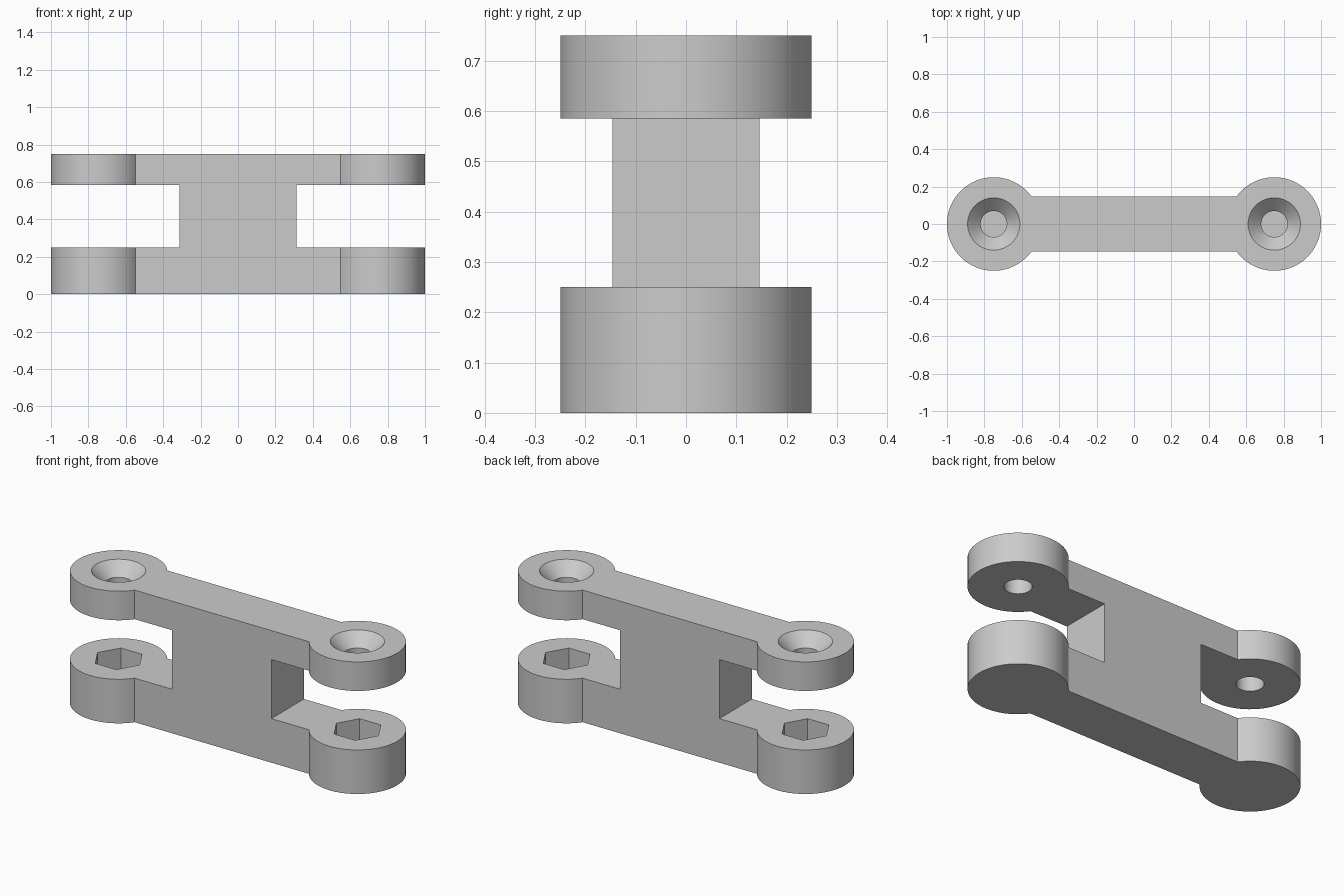
import bpy
import bmesh
from math import asin, cos, pi, sin

cube = bpy.data.objects.get("Cube")
if cube:
    bpy.data.objects.remove(cube, do_unlink=True)

HEIGHT = 0.75
LOW_TOP, HIGH_BOTTOM = 0.25, 0.585    # slot between the two arms
SLOT_X = 0.312                        # half width of the centre web
BAR_Y = 0.146                         # half thickness of the bar
EYE_X, EYE_R = 0.75, 0.25             # round ends

grey = bpy.data.materials.new("plain_grey")
grey.use_nodes = True
colour = (0.6, 0.6, 0.6, 1)
grey.diffuse_color = colour
grey.node_tree.nodes["Principled BSDF"].inputs["Base Color"].default_value = colour


def stack(name, rings):
    """Closed solid skinned through rings of equal point count."""
    bm = bmesh.new()
    loops = [[bm.verts.new(p) for p in ring] for ring in rings]
    n = len(loops[0])
    for low, high in zip(loops, loops[1:]):
        for i in range(n):
            j = (i + 1) % n
            bm.faces.new((low[i], low[j], high[j], high[i]))
    bm.faces.new(loops[0][::-1])
    bm.faces.new(loops[-1])
    bmesh.ops.recalc_face_normals(bm, faces=bm.faces)
    mesh = bpy.data.meshes.new(name)
    bm.to_mesh(mesh)
    bm.free()
    mesh.materials.append(grey)
    obj = bpy.data.objects.new(name, mesh)
    bpy.context.collection.objects.link(obj)
    return obj


def lathe(name, x, profile, sides):
    return stack(name, [[(x + r * cos(2 * pi * i / sides), r * sin(2 * pi * i / sides), z)
                         for i in range(sides)] for r, z in profile])


def cut(target, cutter):
    cutter.hide_render = True
    mod = target.modifiers.new("cut", "BOOLEAN")
    mod.operation = "DIFFERENCE"
    mod.solver = "EXACT"
    mod.object = cutter
    bpy.context.view_layer.objects.active = target
    bpy.ops.object.modifier_apply(modifier=mod.name)
    bpy.data.objects.remove(cutter, do_unlink=True)


# Bar with a round eye at each end, extruded to full height
sweep = pi - asin(BAR_Y / EYE_R)
steps = 56
arc = [-sweep + 2 * sweep * i / steps for i in range(steps + 1)]
outline = [(s * (EYE_X + EYE_R * cos(a)), s * EYE_R * sin(a)) for s in (1, -1) for a in arc]
body = stack("double_arm_link", [[(x, y, z) for x, y in outline] for z in (0, HEIGHT)])

for side in (1, -1):
    # Open slot between upper and lower arm
    xs = (side * SLOT_X, side * 1.2)
    box = [(xs[0], -0.4), (xs[1], -0.4), (xs[1], 0.4), (xs[0], 0.4)]
    cut(body, stack("slot_cutter", [[(x, y, z) for x, y in box]
                                    for z in (LOW_TOP, HIGH_BOTTOM)]))
    # Countersunk screw hole through the upper arm
    cut(body, lathe("screw_cutter", side * EYE_X,
                    [(0.07, 0.5), (0.07, 0.68), (0.14, HEIGHT), (0.16, HEIGHT + 0.02)], 48))
    # Blind hexagonal nut pocket in the lower arm
    cut(body, lathe("nut_cutter", side * EYE_X, [(0.132, 0.085), (0.132, 0.35)], 6))

# Smooth curved walls, crisp edges
bpy.ops.object.select_all(action="DESELECT")
body.select_set(True)
bpy.context.view_layer.objects.active = body
bpy.ops.object.shade_smooth_by_angle(angle=pi / 6)
